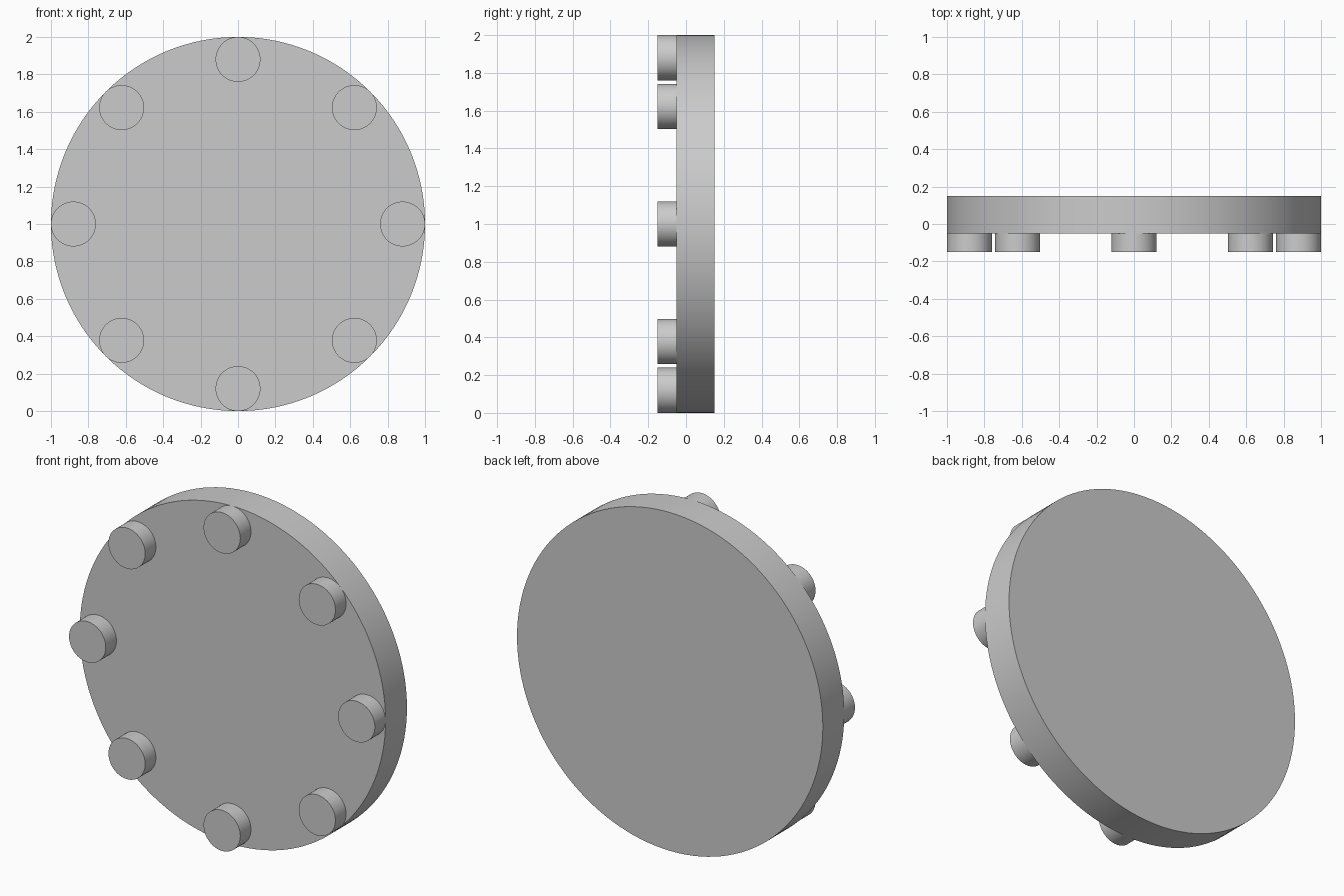
import bpy
import math

cube = bpy.data.objects.get("Cube")
if cube:
    bpy.data.objects.remove(cube, do_unlink=True)

# Single plain grey for every part
grey = bpy.data.materials.new("light_grey")
grey.use_nodes = True
colour = (0.6, 0.6, 0.6, 1)
grey.diffuse_color = colour
grey.node_tree.nodes["Principled BSDF"].inputs["Base Color"].default_value = colour


def cylinder(name, radius, x, z, front, back, sides):
    """Smooth cylinder whose axis runs front to back."""
    bpy.ops.mesh.primitive_cylinder_add(
        vertices=sides, radius=radius, depth=back - front,
        location=(x, (front + back) / 2, z), rotation=(math.pi / 2, 0, 0))
    obj = bpy.context.object
    obj.name = name
    obj.data.materials.append(grey)
    bpy.ops.object.shade_smooth_by_angle(angle=math.radians(30))
    return obj


# Round plate standing on its edge
cylinder("disc", 1, 0, 1, -0.05, 0.15, 128)

# Ring of eight studs flush with the rim
STUD_RADIUS = 0.12
ring = 1 - STUD_RADIUS
for i in range(8):
    angle = i * math.tau / 8
    cylinder(f"stud_{i + 1}", STUD_RADIUS, ring * math.cos(angle),
             1 + ring * math.sin(angle), -0.15, -0.05, 64)
